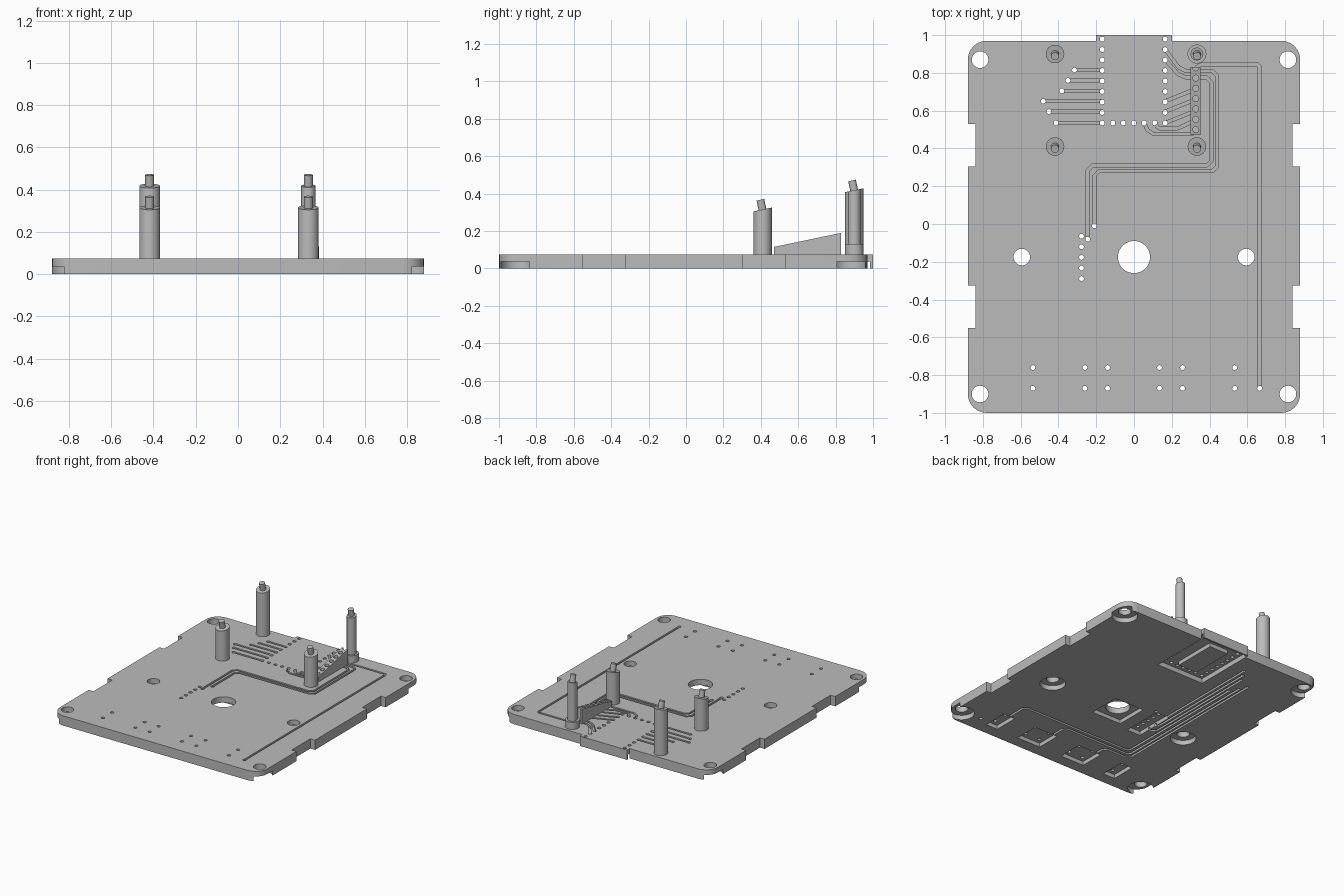
import bpy, bmesh
from math import radians, tan, pi, cos, sin
from mathutils import Vector, Matrix

if "Cube" in bpy.data.objects:
    bpy.data.objects.remove(bpy.data.objects["Cube"])

grey = bpy.data.materials.new("plain_grey")
grey.use_nodes = True
grey.diffuse_color = (0.5, 0.5, 0.5, 1)
grey.node_tree.nodes["Principled BSDF"].inputs["Base Color"].default_value = (0.5, 0.5, 0.5, 1)

TOP = 0.075
TILT = radians(12)


def prism(bm, pts, z0, z1):
    """Extruded polygon."""
    face = bm.faces.new([bm.verts.new((x, y, z0)) for x, y in pts])
    out = bmesh.ops.extrude_face_region(bm, geom=[face])["geom"]
    bmesh.ops.translate(bm, vec=(0, 0, z1 - z0),
                        verts=[v for v in out if isinstance(v, bmesh.types.BMVert)])


def box(bm, x0, x1, y0, y1, z0, z1):
    prism(bm, [(x0, y0), (x1, y0), (x1, y1), (x0, y1)], z0, z1)


def tube(bm, x, y, r, z0, z1, n=16, slope=0.0):
    """Upright cylinder whose top may slope along y."""
    out = bmesh.ops.create_cone(bm, cap_ends=True, segments=n, radius1=r, radius2=r,
                                depth=z1 - z0, matrix=Matrix.Translation((x, y, (z0 + z1) / 2)))
    for v in out["verts"]:
        if v.co.z > (z0 + z1) / 2:
            v.co.z += (v.co.y - y) * slope


def trace(bm, pts, z0, z1, w=0.008, cut=0.025):
    """Groove along a path with chamfered corners and mitred sides."""
    p = [Vector(q) for q in pts]
    path = [p[0]]
    for a, b, c in zip(p, p[1:], p[2:]):
        path += [b + (a - b).normalized() * cut, b + (c - b).normalized() * cut]
    path.append(p[-1])
    dirs = [(b - a).normalized() for a, b in zip(path, path[1:])]
    left, right = [], []
    for i, q in enumerate(path):
        d0, d1 = dirs[max(i - 1, 0)], dirs[min(i, len(dirs) - 1)]
        t = (d0 + d1).normalized()
        off = Vector((-t.y, t.x)) * w / max(t.dot(d0), 0.5)
        left.append(q + off)
        right.append(q - off)
    prism(bm, [tuple(q) for q in left + right[::-1]], z0, z1)


def finish(bm, name):
    bmesh.ops.recalc_face_normals(bm, faces=bm.faces)
    me = bpy.data.meshes.new(name)
    bm.to_mesh(me)
    bm.free()
    me.materials.append(grey)
    ob = bpy.data.objects.new(name, me)
    bpy.context.scene.collection.objects.link(ob)
    return ob


def activate(ob):
    bpy.ops.object.select_all(action="DESELECT")
    ob.select_set(True)
    bpy.context.view_layer.objects.active = ob


def carve(ob, bm):
    cutter = finish(bm, "cutter")
    cutter.hide_render = True
    mod = ob.modifiers.new("carve", "BOOLEAN")
    mod.operation, mod.solver, mod.object = "DIFFERENCE", "EXACT", cutter
    activate(ob)
    bpy.ops.object.modifier_apply(modifier=mod.name)
    bpy.data.objects.remove(cutter)


def smooth(ob):
    activate(ob)
    bpy.ops.object.shade_smooth_by_angle(angle=radians(35))


# Base plate outline: right half, then mirrored
def corner(cx, cy, start, r=0.1):
    return [(cx + r * cos(start + i * pi / 12), cy + r * sin(start + i * pi / 12)) for i in range(7)]


half = corner(0.78, -0.9, -pi / 2)
for y0, y1 in ((-0.55, -0.325), (0.305, 0.53)):
    half += [(0.88, y0), (0.84, y0), (0.84, y1), (0.88, y1)]
half += corner(0.78, 0.87, 0) + [(0.2, 0.97), (0.2, 1.0)]
bm = bmesh.new()
prism(bm, half + [(-x, y) for x, y in half[::-1]], 0, TOP)
plate = finish(bm, "base_plate")

# Recesses on the underside
screws = [(s * 0.815, y) for s in (-1, 1) for y in (-0.9, 0.87)]
screws += [(s * 0.594, -0.175) for s in (-1, 1)]
bm = bmesh.new()
for x, y in screws:
    tube(bm, x, y, 0.09, -0.05, 0.036, 32)
for x, w in ((-0.535, 0.05), (-0.2, 0.1), (0.196, 0.1), (0.533, 0.05)):
    box(bm, x - w, x + w, -0.91, -0.72, -0.05, 0.03)
box(bm, -0.125, 0.125, -0.3, -0.05, -0.05, 0.03)
box(bm, -0.335, -0.22, -0.335, -0.02, -0.05, 0.03)
prism(bm, [(-0.2, 0.5), (0.2, 0.5), (0.2, 0.985), (-0.2, 0.985)], -0.05, 0.036)
carve(plate, bm)

# Underside wiring grooves
bm = bmesh.new()
for x, y, yb in ((-0.315, 0.815, -0.12), (-0.35, 0.76, -0.175), (-0.382, 0.705, -0.235)):
    trace(bm, [(x, y), (x, yb), (-0.278, yb)], -0.05, 0.02)
for x, y, yb, xe in ((-0.412, 0.535, -0.55, 0.533), (-0.45, 0.595, -0.59, 0.135),
                     (-0.48, 0.65, -0.63, -0.26)):
    trace(bm, [(x, y), (x, yb), (xe, yb), (xe, -0.76)], -0.05, 0.02)
carve(plate, bm)

# Top wiring grooves
bm = bmesh.new()
G = TOP - 0.02
stubs = {0.815: -0.315, 0.76: -0.35, 0.705: -0.382, 0.65: -0.48, 0.595: -0.45, 0.535: -0.412}
for y, x in stubs.items():
    trace(bm, [(-0.168, y), (x, y)], G, 0.1)
for y in (0.535, 0.595, 0.65):
    trace(bm, [(0.165, y), (0.327, y + 0.065)], G, 0.1)
trace(bm, [(0.11, 0.535), (0.13, 0.505), (0.23, 0.505), (0.327, 0.55)], G, 0.1, cut=0.01)
trace(bm, [(0.055, 0.535), (0.08, 0.475), (0.327, 0.478)], G, 0.1)
trace(bm, [(-0.245, -0.08), (-0.245, 0.31), (0.41, 0.31), (0.41, 0.775), (0.25, 0.775),
           (0.165, 0.87)], G, 0.1)
trace(bm, [(-0.21, -0.01), (-0.21, 0.28), (0.44, 0.28), (0.44, 0.81), (0.25, 0.81),
           (0.165, 0.925)], G, 0.1)
trace(bm, [(0.665, -0.87), (0.665, 0.845), (0.35, 0.845), (0.327, 0.825)], G, 0.1, cut=0.012)
carve(plate, bm)

# Through holes
bm = bmesh.new()
for x, y in screws:
    tube(bm, x, y, 0.044, -0.1, 0.2, 32)
tube(bm, 0, -0.175, 0.085, -0.1, 0.2, 48)
pins = [(x, y) for x in (-0.535, -0.26, -0.14, 0.135, 0.257, 0.533) for y in (-0.76, -0.87)]
pins += [(-0.278, -0.065 - i * 0.056) for i in range(5)]
pins += [(x, 0.535 + i * 0.0555) for x in (-0.168, 0.165) for i in range(9)]
pins += [(-0.168 + i * 0.0555, 0.535) for i in range(1, 6)]
pins += [(x, y) for y, x in stubs.items()]
pins += [(-0.245, -0.08), (-0.21, -0.01), (0.665, -0.87)]
for x, y in pins:
    tube(bm, x, y, 0.013, -0.1, 0.2, 12)
carve(plate, bm)
smooth(plate)

# Raised rib inside the large underside recess
bm = bmesh.new()
box(bm, -0.08, 0.08, 0.58, 0.92, 0.006, 0.04)
finish(bm, "recess_island")

# Sloped connector block with a row of sockets
bm = bmesh.new()
box(bm, 0.3, 0.352, 0.47, 0.83, 0.07, 0.115)
bm.verts.ensure_lookup_table()
for v in bm.verts:
    if v.co.z > 0.1 and v.co.y > 0.6:
        v.co.z = 0.19
wedge = finish(bm, "connector_wedge")
bm = bmesh.new()
for i in range(7):
    tube(bm, 0.327, 0.5 + i * 0.0545, 0.016, 0.085, 0.3, 16)
carve(wedge, bm)
smooth(wedge)

# Standoff posts with slanted tops and tilted pegs
for side, x in (("right", -0.418), ("left", 0.333)):
    for place, y, h in (("front", 0.41, 0.315), ("back", 0.9, 0.418)):
        bm = bmesh.new()
        if (side, place) == ("left", "back"):
            tube(bm, x, y, 0.05, 0.06, 0.13, 32)
            tube(bm, x, y, 0.034, 0.12, h, 32, tan(TILT))
        else:
            tube(bm, x, y, 0.049, 0.06, h, 32, tan(TILT))
        bmesh.ops.create_cone(
            bm, cap_ends=True, segments=20, radius1=0.021, radius2=0.021, depth=0.09,
            matrix=Matrix.Translation((x, y - 0.003, h + 0.008)) @ Matrix.Rotation(TILT, 4, "X"))
        smooth(finish(bm, f"{place}_{side}_post"))
